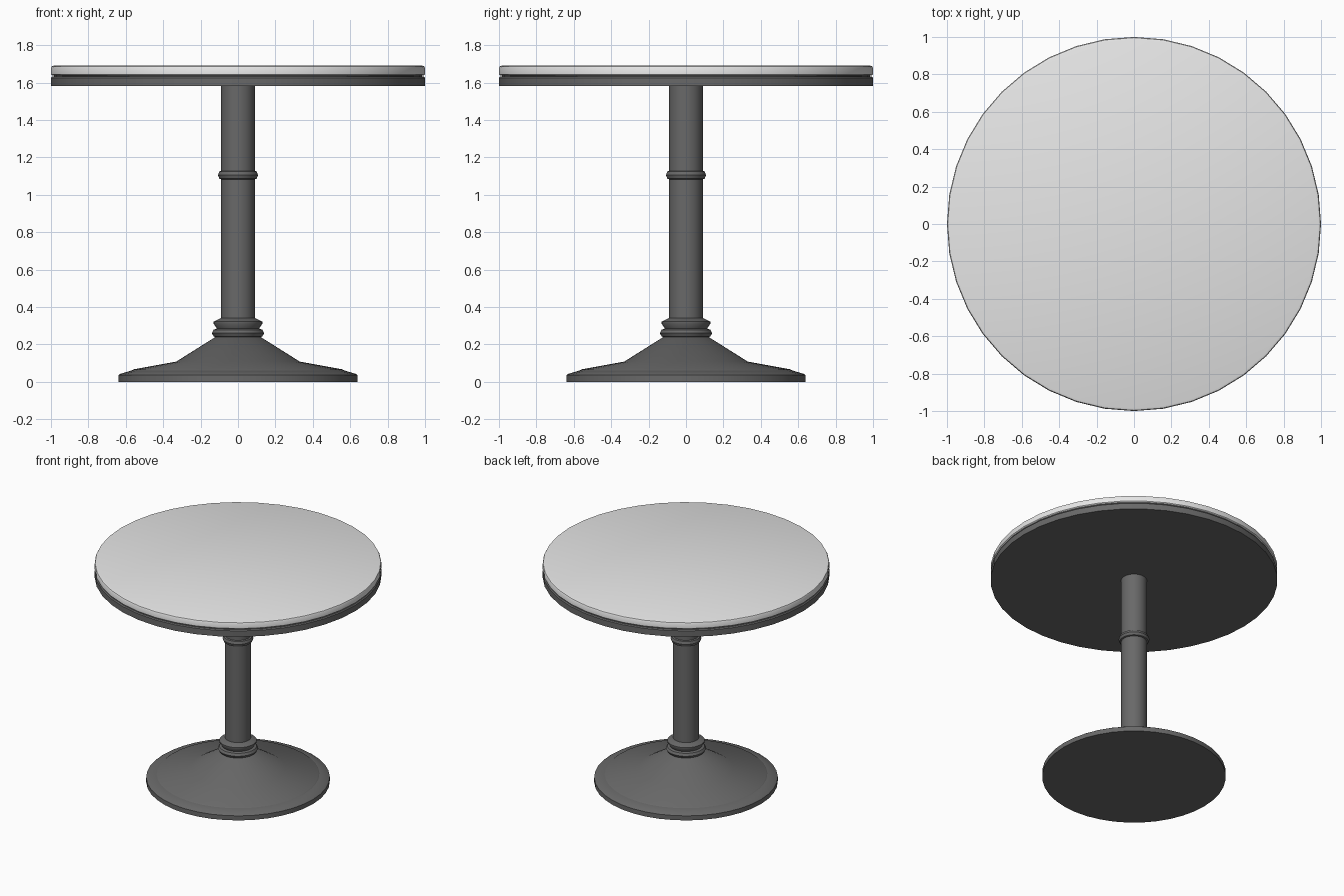
import bpy
import bmesh
import math

cube = bpy.data.objects.get("Cube")
if cube:
    bpy.data.objects.remove(cube, do_unlink=True)

SIDES = 40


def material(name, grey):
    colour = (grey, grey, grey, 1)
    mat = bpy.data.materials.new(name)
    mat.use_nodes = True
    mat.diffuse_color = colour
    bsdf = mat.node_tree.nodes["Principled BSDF"]
    bsdf.inputs["Base Color"].default_value = colour
    bsdf.inputs["Roughness"].default_value = 0.6
    return mat


def lathe(name, profile, mat):
    """Turn a (radius, height) profile, bottom to top, and cap both ends."""
    bm = bmesh.new()
    rings = []
    for radius, z in profile:
        rings.append([bm.verts.new((radius * math.cos(a), radius * math.sin(a), z))
                      for a in (math.tau * i / SIDES for i in range(SIDES))])
    for low, high in zip(rings, rings[1:]):
        for i in range(SIDES):
            j = (i + 1) % SIDES
            bm.faces.new((low[i], low[j], high[j], high[i]))
    bm.faces.new(rings[0][::-1])
    bm.faces.new(rings[-1])
    mesh = bpy.data.meshes.new(name)
    bm.to_mesh(mesh)
    bm.free()
    mesh.materials.append(mat)
    obj = bpy.data.objects.new(name, mesh)
    bpy.context.collection.objects.link(obj)
    bpy.ops.object.select_all(action="DESELECT")
    obj.select_set(True)
    bpy.context.view_layer.objects.active = obj
    bpy.ops.object.shade_smooth_by_angle(angle=math.radians(40))
    return obj


light = material("light grey", 0.8)
dark = material("dark grey", 0.14)

# Flared foot with a low rim
lathe("base_rim", [(0.64, 0), (0.64, 0.035), (0.63, 0.042), (0.57, 0.06)], dark)
lathe("base_cone", [(0.57, 0.058), (0.56, 0.066), (0.33, 0.108), (0.12, 0.24)], dark)

# Stacked collars above the foot
lathe("lower_collar", [(0.11, 0.235), (0.13, 0.242), (0.14, 0.26),
                       (0.13, 0.278), (0.11, 0.285)], dark)
lathe("upper_collar", [(0.11, 0.28), (0.13, 0.31), (0.13, 0.322), (0.09, 0.342)], dark)

# Column and its ring
lathe("column", [(0.09, 0.23), (0.09, 1.59)], dark)
lathe("column_ring", [(0.09, 1.082), (0.1, 1.086), (0.107, 1.105),
                      (0.1, 1.124), (0.09, 1.128)], dark)

# Round top: dark edge band, recessed groove, light slab
lathe("top_band", [(1, 1.58), (1, 1.625), (0.993, 1.632)], dark)
lathe("top_groove", [(0.985, 1.628), (0.985, 1.642)], dark)
lathe("table_top", [(0.993, 1.638), (1, 1.644), (1, 1.678),
                    (0.996, 1.686), (0.985, 1.69)], light)
